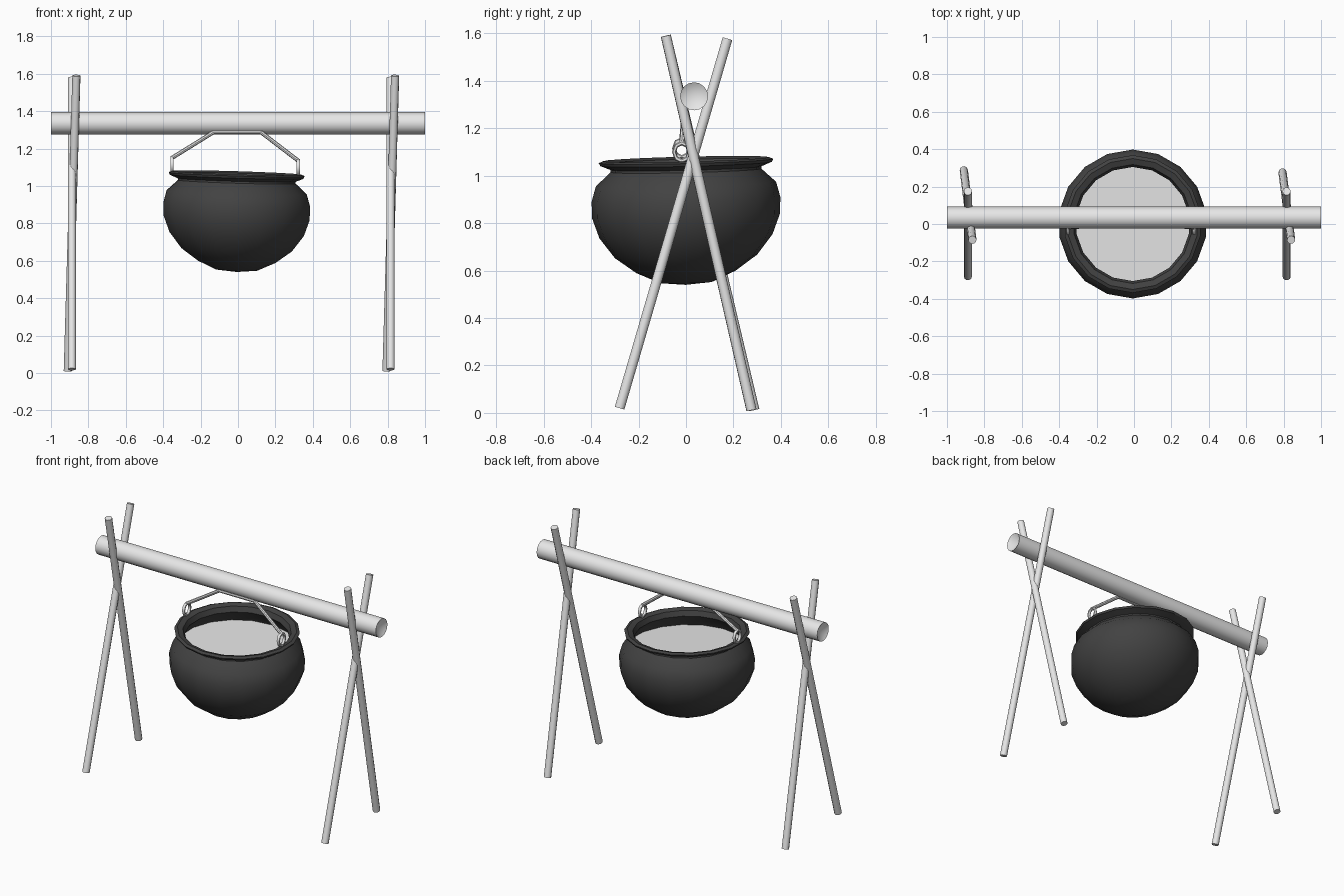
import bpy, bmesh, math
from mathutils import Vector

if "Cube" in bpy.data.objects:
    bpy.data.objects.remove(bpy.data.objects["Cube"])


def material(name, v):
    m = bpy.data.materials.new(name)
    m.diffuse_color = (v, v, v, 1)
    m.use_nodes = True
    m.node_tree.nodes["Principled BSDF"].inputs["Base Color"].default_value = m.diffuse_color
    return m


pale = material("pale_grey", 0.8)
iron = material("dark_iron", 0.055)


def finish(name, bm, mat, angle=40):
    bmesh.ops.recalc_face_normals(bm, faces=bm.faces)
    me = bpy.data.meshes.new(name)
    bm.to_mesh(me)
    bm.free()
    ob = bpy.data.objects.new(name, me)
    bpy.context.collection.objects.link(ob)
    me.materials.append(mat)
    bpy.ops.object.select_all(action='DESELECT')
    ob.select_set(True)
    bpy.context.view_layer.objects.active = ob
    bpy.ops.object.shade_smooth_by_angle(angle=math.radians(angle))
    return ob


def lathe(profile, sides, start=0.0):
    """Revolve (radius, height) points round z; zero radius closes the end."""
    bm = bmesh.new()
    rings = []
    for r, z in profile:
        if r == 0:
            rings.append([bm.verts.new((0, 0, z))] * sides)
        else:
            rings.append([bm.verts.new((r * math.cos(start + math.tau * i / sides),
                                        r * math.sin(start + math.tau * i / sides), z))
                          for i in range(sides)])
    for a, b in zip(rings, rings[1:]):
        for i in range(sides):
            j = (i + 1) % sides
            quad = [a[i], a[j], b[j], b[i]]
            bm.faces.new(list(dict.fromkeys(quad)))
    return bm


def rod(name, a, b, r, sides, mat, dent=0.0):
    """Round bar from a to b, ends optionally hollowed by dent."""
    a, b = Vector(a), Vector(b)
    n = (b - a).length
    bm = lathe([(0, dent), (r, 0), (r, n), (0, n - dent)], sides)
    q = (b - a).to_track_quat('Z', 'Y')
    for v in bm.verts:
        v.co = q @ v.co + a
    return finish(name, bm, mat)


# Cross beam
rod("cross_beam", (-1, 0.034, 1.335), (1, 0.034, 1.335), 0.059, 16, pale, 0.035)

# Crossed support poles at each end
for side, x, foot in (("left", -0.888, 0.288), ("right", 0.816, 0.276)):
    rod(side + "_leaning_pole", (x - 0.022, foot, 0.012), (x + 0.024, -0.085, 1.59),
        0.022, 10, pale)
    rod(side + "_straight_pole", (x, -0.28, 0.02), (x, 0.175, 1.578), 0.022, 10, pale)


# Pot hangs slightly askew
def hang(bm):
    for v in bm.verts:
        v.co.z += -0.03 * v.co.x + 0.025 * v.co.y
        v.co.x -= 0.007
    return bm


pot_profile = [(0, 0.54), (0.11, 0.55), (0.21, 0.595), (0.30, 0.66), (0.365, 0.745),
               (0.396, 0.83), (0.398, 0.90), (0.38, 0.965), (0.318, 1.022),
               (0.318, 1.032), (0.362, 1.05), (0.368, 1.062), (0.35, 1.07),
               (0.318, 1.06), (0.305, 1.028), (0.355, 0.965), (0.38, 0.90),
               (0.378, 0.83), (0.345, 0.75), (0.20, 0.61), (0, 0.56)]
finish("cooking_pot", hang(lathe(pot_profile, 18, math.pi / 2)), iron)

# Contents of the pot
finish("pot_contents", hang(lathe([(0, 0.95), (0.362, 0.95)], 18, math.pi / 2)), pale)


# Rings on the rim
def ring(name, x, y, z, major, minor):
    bm = bmesh.new()
    n, k = 8, 6
    loops = []
    for i in range(n):
        t = math.tau * i / n
        loop = []
        for j in range(k):
            p = math.tau * j / k
            d = major + minor * math.cos(p)
            loop.append(bm.verts.new((x + minor * math.sin(p),
                                      y + 0.85 * d * math.cos(t), z + d * math.sin(t))))
        loops.append(loop)
    for i in range(n):
        a, b = loops[i], loops[(i + 1) % n]
        for j in range(k):
            bm.faces.new((a[j], a[(j + 1) % k], b[(j + 1) % k], b[j]))
    finish(name, bm, pale, 50)


ring("left_ring", -0.353, -0.018, 1.115, 0.038, 0.01)
ring("right_ring", 0.322, -0.018, 1.1, 0.038, 0.01)

# Bail handle bent up to the beam
path = [(-0.353, -0.018, 1.15), (-0.13, -0.004, 1.288),
        (0.122, -0.004, 1.288), (0.322, -0.018, 1.135)]
for name, a, b in zip(("left_handle_arm", "handle_top", "right_handle_arm"), path, path[1:]):
    rod(name, a, b, 0.011, 8, pale)
